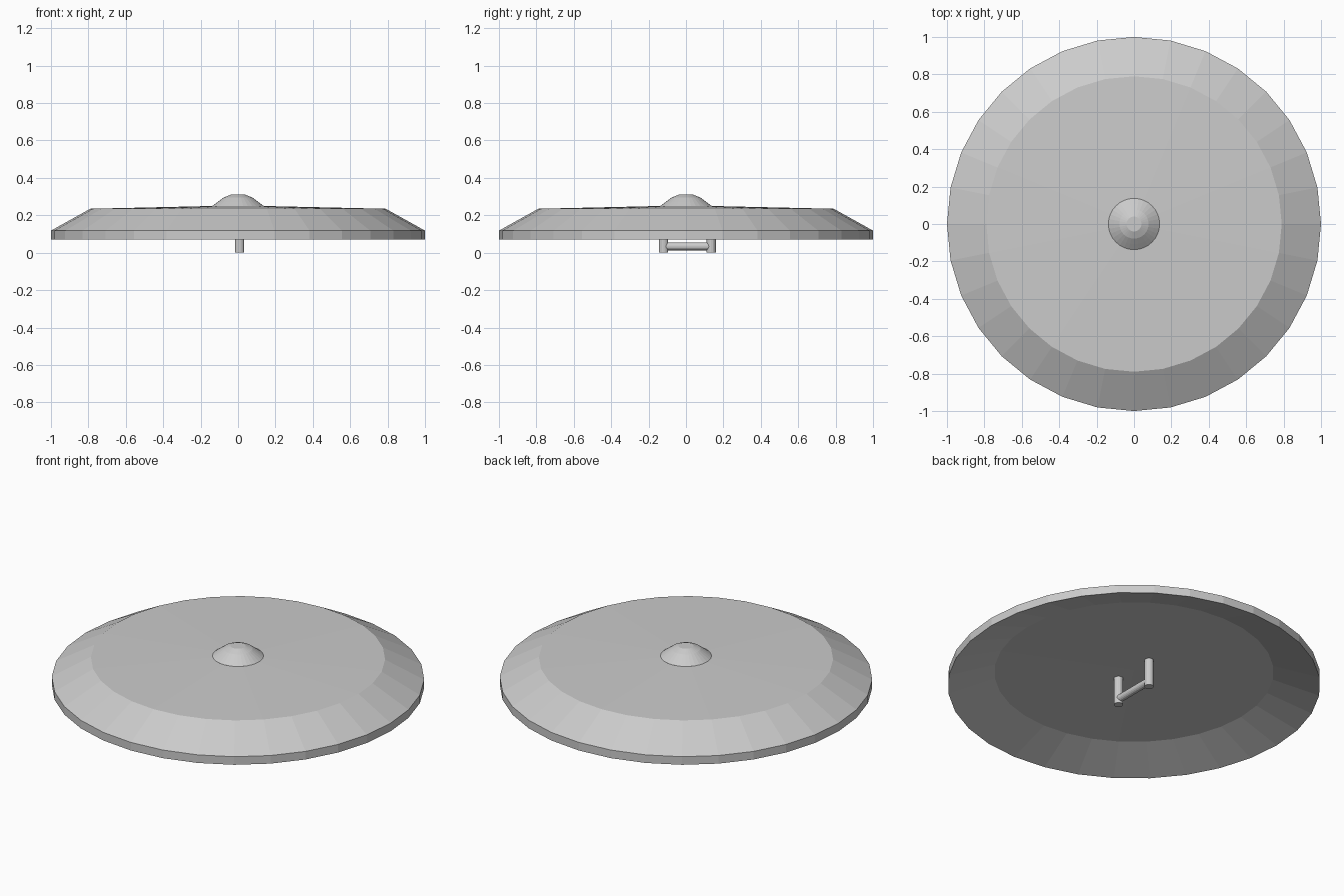
import bpy, bmesh, math
from mathutils import Matrix

if "Cube" in bpy.data.objects:
    bpy.data.objects.remove(bpy.data.objects["Cube"])


def lathe(name, profile, sides):
    """Revolve (radius, z) points about z; radius 0 closes the end with a pole."""
    bm = bmesh.new()
    rings = []
    for r, z in profile:
        if r == 0:
            rings.append([bm.verts.new((0, 0, z))] * sides)
        else:
            rings.append([bm.verts.new((r * math.cos(2 * math.pi * i / sides),
                                        r * math.sin(2 * math.pi * i / sides), z))
                          for i in range(sides)])
    for a, b in zip(rings, rings[1:]):
        for i in range(sides):
            j = (i + 1) % sides
            bm.faces.new(list(dict.fromkeys((a[i], a[j], b[j], b[i]))))
    bmesh.ops.recalc_face_normals(bm, faces=bm.faces)
    return add_object(name, bm)


def rod(name, radius, length, matrix, sides=16):
    bm = bmesh.new()
    bmesh.ops.create_cone(bm, cap_ends=True, segments=sides, radius1=radius,
                          radius2=radius, depth=length, matrix=matrix)
    return add_object(name, bm)


def add_object(name, bm):
    mesh = bpy.data.meshes.new(name)
    bm.to_mesh(mesh)
    bm.free()
    ob = bpy.data.objects.new(name, mesh)
    bpy.context.collection.objects.link(ob)
    return ob


# Dished shield: hollow underside, thin rim, bevelled edge, nearly flat face
lathe("shield_body", [(0, 0.165), (0.75, 0.153), (1.0, 0.07), (1.0, 0.118),
                      (0.79, 0.235), (0, 0.253)], 32)

# Central boss on the face
lathe("boss", [(0, 0.24), (0.137, 0.24), (0.137, 0.25), (0.108, 0.272), (0.078, 0.294),
               (0.04, 0.31), (0, 0.31)], 32)

# Grip under the shield: two posts and a cross bar
X = 0.008
for name, y in (("grip_post_front", -0.12), ("grip_post_back", 0.135)):
    rod(name, 0.025, 0.2, Matrix.Translation((X, y, 0.1)))
rod("grip_bar", 0.021, 0.255,
    Matrix.Translation((X, 0.0075, 0.034)) @ Matrix.Rotation(math.pi / 2, 4, 'X'))
